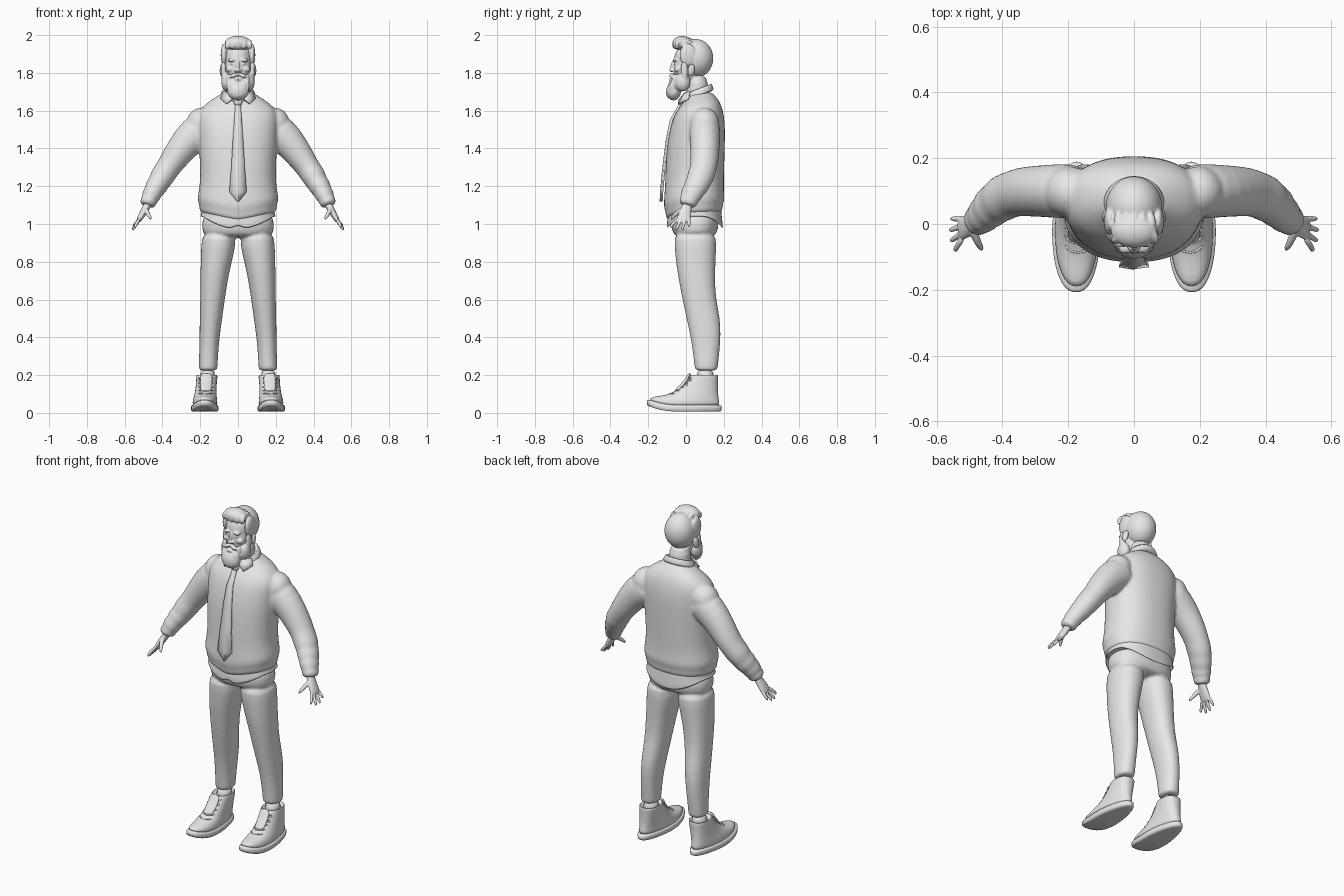
import bpy, bmesh, math
from mathutils import Vector, Matrix, Euler

grey = bpy.data.materials.new("plain_grey")
grey.diffuse_color = (0.8, 0.8, 0.8, 1)


def spow(v, p):
    return math.copysign(abs(v) ** p, v)


def loft(bm, rings, n=24, power=2.0, follow=False, mirror=False, warp=None, caps=True):
    """Skin elliptical rings (x, y, z, half_a, half_b), flat or following the path."""
    cs = [Vector(r[:3]) for r in rings]
    for side in ((1, -1) if mirror else (1,)):
        loops = []
        for i, r in enumerate(rings):
            t = Vector((0, 0, 1))
            if follow:
                t = (cs[min(i + 1, len(cs) - 1)] - cs[max(i - 1, 0)]).normalized()
            v = Vector((0, 1, 0))
            v = (v - t * v.dot(t)).normalized()
            u = v.cross(t)
            loop = []
            for k in range(n):
                a = 2 * math.pi * k / n
                p = cs[i] + u * r[3] * spow(math.cos(a), 2 / power) + v * r[4] * spow(math.sin(a), 2 / power)
                if warp:
                    p = warp(p)
                loop.append(bm.verts.new((p.x * side, p.y, p.z)))
            loops.append(loop)
        for a, b in zip(loops, loops[1:]):
            for k in range(n):
                bm.faces.new((a[k], a[(k + 1) % n], b[(k + 1) % n], b[k]))
        if caps:
            bm.faces.new(loops[0][::-1])
            bm.faces.new(loops[-1])


def ball(bm, c, r, rot=(0, 0, 0), mirror=False):
    for s in ((1, -1) if mirror else (1,)):
        m = (Matrix.Translation((c[0] * s, c[1], c[2]))
             @ Euler((rot[0], rot[1] * s, rot[2] * s)).to_matrix().to_4x4()
             @ Matrix.Diagonal((*r, 1)))
        bmesh.ops.create_uvsphere(bm, u_segments=20, v_segments=14, radius=1, matrix=m)


def finish(name, bm, voxel=0, smooth=4, subsurf=1, thick=0):
    bmesh.ops.recalc_face_normals(bm, faces=bm.faces)
    me = bpy.data.meshes.new(name)
    bm.to_mesh(me)
    bm.free()
    me.shade_smooth()
    me.materials.append(grey)
    o = bpy.data.objects.new(name, me)
    bpy.context.collection.objects.link(o)
    if thick:
        m = o.modifiers.new("thickness", 'SOLIDIFY')
        m.thickness, m.offset = thick, 0
    if subsurf:
        m = o.modifiers.new("round", 'SUBSURF')
        m.levels = m.render_levels = subsurf
    if voxel:
        m = o.modifiers.new("fuse", 'REMESH')
        m.mode, m.voxel_size, m.use_smooth_shade = 'VOXEL', voxel, True
        m = o.modifiers.new("soften", 'SMOOTH')
        m.factor, m.iterations = 0.5, smooth
    return o


# Sweater: torso with sagging hem, shoulders and folded sleeves
def hem_sag(p):
    if p.z < 1.2 and p.y < 0.05:
        p.z -= 0.045 * max(0, 1 - abs(p.x) / 0.21) * min(1, (1.2 - p.z) / 0.06)
    return p


bm = bmesh.new()
loft(bm, [(0, .045, 1.05, .193, .138), (0, .044, 1.075, .205, .15), (0, .043, 1.1, .205, .15),
          (0, .043, 1.13, .216, .162), (0, .043, 1.165, .21, .158), (0, .045, 1.22, .201, .155),
          (0, .047, 1.3, .2, .155), (0, .053, 1.42, .208, .153), (0, .063, 1.52, .213, .144),
          (0, .07, 1.58, .212, .13), (0, .078, 1.62, .19, .112), (0, .085, 1.655, .145, .09),
          (0, .08, 1.685, .095, .068), (0, .075, 1.7, .075, .06)], n=40, power=2.3, warp=hem_sag)
loft(bm, [(.14, .1, 1.53, .1, .085), (.235, .1, 1.475, .094, .083), (.295, .1, 1.405, .081, .078),
          (.345, .098, 1.335, .07, .075), (.375, .09, 1.29, .063, .07), (.403, .077, 1.25, .066, .073),
          (.42, .063, 1.217, .055, .063), (.435, .051, 1.196, .06, .067), (.448, .037, 1.172, .047, .056),
          (.459, .026, 1.152, .053, .059), (.468, .018, 1.132, .041, .048), (.475, .012, 1.117, .046, .05),
          (.482, .005, 1.093, .04, .044)], follow=True, mirror=True)
ball(bm, (.195, .097, 1.53), (.08, .08, .086), mirror=True)
finish("sweater", bm, voxel=.008, smooth=5)


# Shirt tail below the sweater, and collar above it
def tail_curve(p):
    if p.z < 1.02:
        p.z += 0.07 * min(1, abs(p.x) / 0.19) ** 2
        if p.y < 0 and abs(p.x) < 0.02:
            p.z += 0.025
    return p


bm = bmesh.new()
loft(bm, [(0, .047, .972, .199, .147), (0, .047, 1.04, .193, .138), (0, .047, 1.09, .19, .135)],
     n=48, power=2.3, warp=tail_curve, caps=False)
finish("shirt_tail", bm, thick=.008)


def tilt(p):
    p.z += (p.y - .06) * .38
    return p


bm = bmesh.new()
loft(bm, [(0, .064, 1.672, .09, .08), (0, .064, 1.68, .096, .085), (0, .062, 1.712, .08, .074),
          (0, .062, 1.718, .074, .068), (0, .062, 1.70, .068, .062)], n=32, warp=tilt)
finish("collar_band", bm)
bm = bmesh.new()
for s in (1, -1):
    bm.faces.new([bm.verts.new((s * x, y, z)) for x, y, z in
                  ((.012, -.022, 1.675), (.062, -.038, 1.636), (.092, .012, 1.662), (.078, .02, 1.7), (.04, -.005, 1.695))])
finish("collar_wings", bm, thick=.009, subsurf=0)

# Necktie
bm = bmesh.new()
rows = []
for z, y, w in ((1.655, -.012, .02), (1.62, -.04, .013), (1.55, -.08, .019), (1.45, -.101, .026),
                (1.3, -.12, .035), (1.17, -.132, .045), (1.12, -.134, .004)):
    rows.append([bm.verts.new((w * f, y + abs(f) * .006, z)) for f in (-1, 0, 1)])
for a, b in zip(rows, rows[1:]):
    for k in (0, 1):
        bm.faces.new((a[k], a[k + 1], b[k + 1], b[k]))
finish("necktie", bm, thick=.011, subsurf=0)
bm = bmesh.new()
ball(bm, (0, -.027, 1.645), (.023, .017, .022))
finish("tie_knot", bm)

# Trousers
bm = bmesh.new()
loft(bm, [(0, .047, .925, .17, .1), (0, .047, .96, .19, .12), (0, .047, 1.0, .191, .126),
          (0, .047, 1.07, .184, .125)], n=40, power=2.4)
loft(bm, [(.16, .107, .222, .047, .058), (.158, .107, .235, .05, .061), (.156, .107, .3, .05, .068),
          (.151, .105, .4, .053, .08), (.143, .092, .5, .06, .09), (.135, .07, .6, .065, .089),
          (.127, .058, .7, .073, .096), (.118, .052, .78, .08, .104), (.104, .05, .88, .092, .111),
          (.1, .047, .97, .09, .116)], power=2.2, mirror=True)
finish("trousers", bm, voxel=.008, smooth=4)

bm = bmesh.new()
loft(bm, [(.163, .1, .14, .046, .05), (.16, .103, .24, .042, .05)], mirror=True)
finish("socks", bm)


# High-top shoes: sole, upper, tongue and laces
def foot(p):
    if p.y > 0:
        p.x = .17 + (p.x - .17) * (1 - 1.5 * p.y * max(0, 1 - p.z / .15))
    if p.y < -.06:
        p.z += .032 * ((-p.y - .06) / .15) ** 2
    return p


bm = bmesh.new()
loft(bm, [(.176, -.009, .004, .068, .192), (.176, -.009, .01, .073, .199), (.176, -.009, .036, .074, .2),
          (.176, -.009, .044, .07, .195)], n=36, power=2.3, mirror=True, warp=foot)
finish("shoe_soles", bm)
bm = bmesh.new()
loft(bm, [(.175, -.009, .03, .066, .19), (.175, -.008, .055, .066, .185), (.174, .008, .075, .064, .165),
          (.173, .033, .092, .06, .138), (.171, .052, .11, .058, .117), (.169, .069, .135, .056, .1),
          (.167, .083, .16, .055, .086), (.165, .094, .185, .056, .077), (.165, .097, .2, .056, .073),
          (.165, .098, .203, .05, .067), (.165, .098, .185, .046, .06)], n=36, power=2.3, mirror=True, warp=foot)
finish("shoe_uppers", bm)
bm = bmesh.new()
loft(bm, [(.172, -.06, .105, .03, .012), (.169, -.018, .145, .032, .012), (.167, .012, .185, .033, .011),
          (.166, .022, .212, .03, .008)], n=16, follow=True, mirror=True)
finish("shoe_tongues", bm)
bm = bmesh.new()
for i, (y, z) in enumerate(((-.09, .1), (-.062, .116), (-.038, .134), (-.016, .156), (.002, .18))):
    for d in (-1, 1):
        loft(bm, [(.17 - .042, y + .028, z - .004 + d * .007, .004, .004), (.17 - .02, y + .002, z + d * .004, .004, .004),
                  (.17 + .02, y + .002, z - d * .004, .004, .004), (.17 + .042, y + .028, z - .004 - d * .007, .004, .004)],
             n=8, follow=True, mirror=True)
finish("shoe_laces", bm)

# Hands
bm = bmesh.new()
loft(bm, [(.468, .01, 1.125, .022, .027), (.484, .004, 1.09, .02, .025), (.502, -.005, 1.06, .018, .034),
          (.522, -.012, 1.025, .015, .038), (.53, -.013, 1.012, .011, .034)], n=20, follow=True, mirror=True)
for y0, y1, x1, z1 in ((-.043, -.08, .545, .978), (-.023, -.05, .557, .964), (-.003, -.018, .56, .966), (.016, .016, .555, .982)):
    loft(bm, [(.518, y0, 1.03, .010, .0105), (.538, y0 * .4 + y1 * .6, z1 * .45 + 1.025 * .55, .0095, .0095),
              (x1 - .003, y1, z1 + .012, .0085, .0085), (x1, y1, z1, .005, .005)], n=10, follow=True, mirror=True)
loft(bm, [(.492, -.012, 1.082, .015, .015), (.48, -.045, 1.06, .0125, .0125), (.468, -.068, 1.04, .011, .011),
          (.46, -.08, 1.022, .006, .006)], n=10, follow=True, mirror=True)
finish("hands", bm, voxel=.004, smooth=3)

# Head: skull, face, neck, ears and features
bm = bmesh.new()
ball(bm, (0, .035, 1.87), (.08, .1, .098))
ball(bm, (0, -.002, 1.825), (.07, .065, .115))
loft(bm, [(0, .068, 1.64, .07, .062), (0, .06, 1.7, .06, .058), (0, .055, 1.8, .06, .06)])
ball(bm, (0, -.068, 1.838), (.009, .014, .034), rot=(-.25, 0, 0))
ball(bm, (0, -.076, 1.815), (.012, .014, .011))
ball(bm, (.012, -.068, 1.812), (.009, .012, .008), mirror=True)
ball(bm, (.03, -.056, 1.868), (.026, .015, .009), rot=(0, .1, -.25), mirror=True)
ball(bm, (.041, -.043, 1.82), (.024, .02, .018), mirror=True)
ball(bm, (.028, -.053, 1.848), (.013, .011, .009), mirror=True)
ball(bm, (.086, .028, 1.815), (.010, .02, .033), rot=(-.15, 0, .3), mirror=True)
finish("head", bm, voxel=.004, smooth=2)

# Beard with moustache and sideburns
bm = bmesh.new()
ball(bm, (0, -.066, 1.703), (.058, .04, .049))
ball(bm, (0, -.042, 1.742), (.073, .045, .045))
ball(bm, (.057, -.018, 1.752), (.032, .042, .05), mirror=True)
ball(bm, (.076, -.008, 1.81), (.014, .02, .06), mirror=True)
ball(bm, (.021, -.074, 1.788), (.027, .015, .010), rot=(0, .35, -.3), mirror=True)
ball(bm, (.048, -.056, 1.767), (.014, .02, .028), mirror=True)
ball(bm, (0, -.08, 1.764), (.019, .012, .007))
for i in range(-3, 4):
    ball(bm, (i * .016, -.088 + .0022 * i * i, 1.708 + .003 * i * i), (.011, .017, .042), rot=(-.15, 0, 0))
finish("beard", bm, voxel=.005, smooth=2)

# Hair: back cap, swept quiff and its locks
bm = bmesh.new()
ball(bm, (0, .051, 1.877), (.088, .096, .103))
ball(bm, (.074, .01, 1.895), (.018, .045, .06), mirror=True)
ball(bm, (0, -.02, 1.957), (.072, .053, .039))
for i in range(-2, 3):
    x = i * .027
    d = .003 * i * i
    loft(bm, [(x * 1.1, -.055 + d, 1.925, .012, .01), (x * 1.1 + .003, -.068 + d, 1.95, .016, .013),
              (x + .006, -.045 + d, 1.982 - d, .017, .016), (x + .004, -.005, 1.984 - d, .016, .014),
              (x * .9, .04, 1.968 - d, .01, .01)], n=12, follow=True)
finish("hair", bm, voxel=.005, smooth=2)
